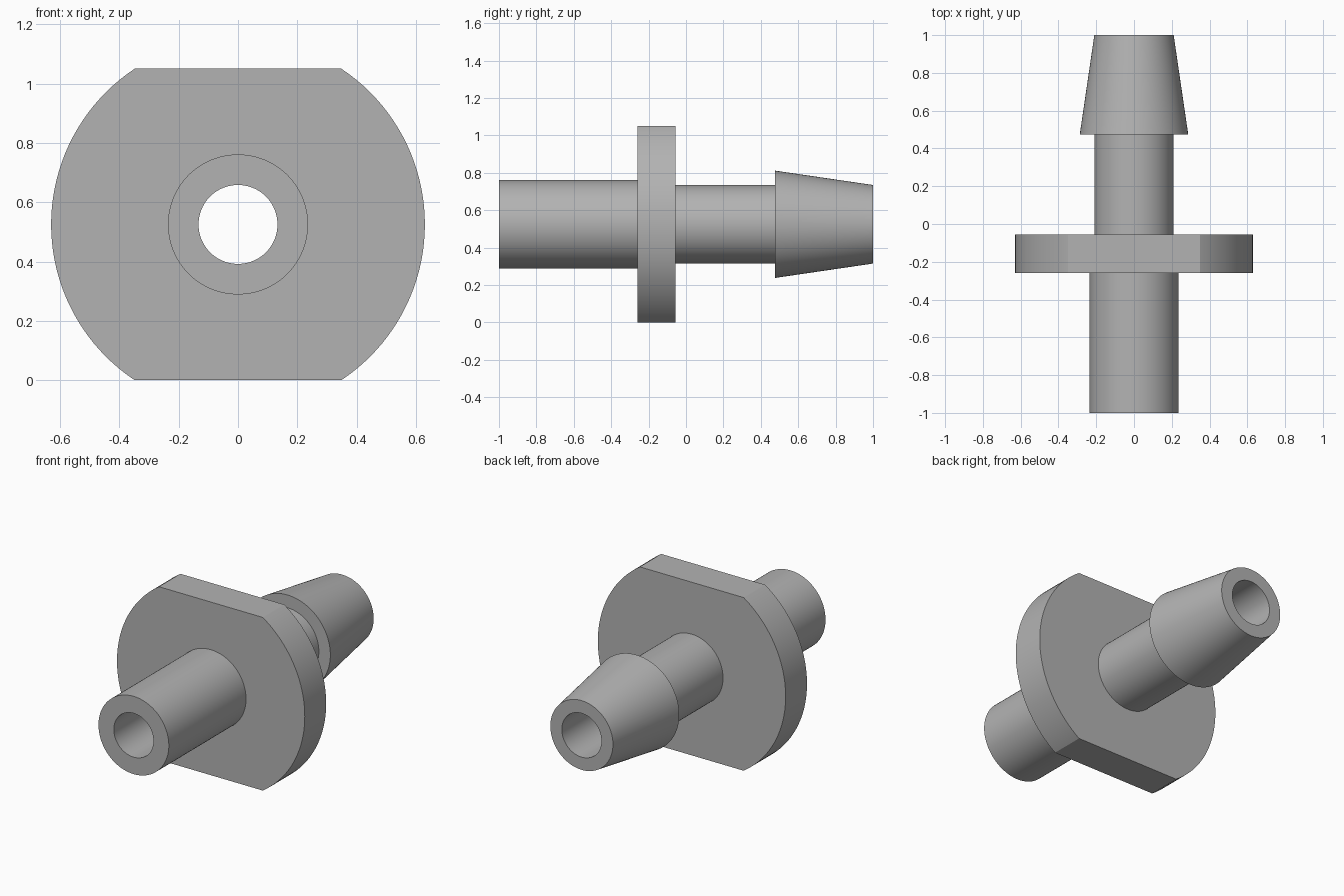
import bpy, bmesh, math
from mathutils import Vector, Matrix

cube = bpy.data.objects.get("Cube")
if cube:
    bpy.data.objects.remove(cube, do_unlink=True)

AXIS_Z = 0.525      # height of the bore axis, also half the width across flats
SEGMENTS = 128

grey = bpy.data.materials.new("plain_grey")
grey.use_nodes = True
colour = (0.45, 0.45, 0.45, 1)
grey.diffuse_color = colour
grey.node_tree.nodes["Principled BSDF"].inputs["Base Color"].default_value = colour

# Closed lathe profile (radius, y): bore, front tube, flange, neck, barb
profile = [
    (0.133, -1.0), (0.236, -1.0), (0.236, -0.26),
    (0.63, -0.26), (0.63, -0.055), (0.21, -0.055),
    (0.21, 0.475), (0.287, 0.475), (0.21, 1.0), (0.133, 1.0),
]

bm = bmesh.new()
rings = []
for i in range(SEGMENTS):
    a = 2 * math.pi * i / SEGMENTS
    rings.append([bm.verts.new((r * math.cos(a), y, r * math.sin(a))) for r, y in profile])
for i, ring in enumerate(rings):
    following = rings[(i + 1) % SEGMENTS]
    for j in range(len(profile)):
        k = (j + 1) % len(profile)
        bm.faces.new((ring[j], ring[k], following[k], following[j]))

# Mill the two flats on the flange and cap them
for side in (1, -1):
    cut = bmesh.ops.bisect_plane(
        bm, geom=bm.verts[:] + bm.edges[:] + bm.faces[:], dist=1e-5,
        plane_co=(0, 0, side * AXIS_Z), plane_no=(0, 0, side), clear_outer=True)
    edges = [e for e in cut["geom_cut"] if isinstance(e, bmesh.types.BMEdge)]
    bmesh.ops.contextual_create(bm, geom=edges)

bmesh.ops.recalc_face_normals(bm, faces=bm.faces[:])
bm.transform(Matrix.Translation(Vector((0, 0, AXIS_Z))))

mesh = bpy.data.meshes.new("barbed_hose_fitting")
bm.to_mesh(mesh)
bm.free()
mesh.materials.append(grey)
fitting = bpy.data.objects.new("barbed_hose_fitting", mesh)
bpy.context.collection.objects.link(fitting)

# Smooth round walls, crisp shoulders
bpy.ops.object.select_all(action="DESELECT")
fitting.select_set(True)
bpy.context.view_layer.objects.active = fitting
bpy.ops.object.shade_smooth_by_angle(angle=math.radians(30))
